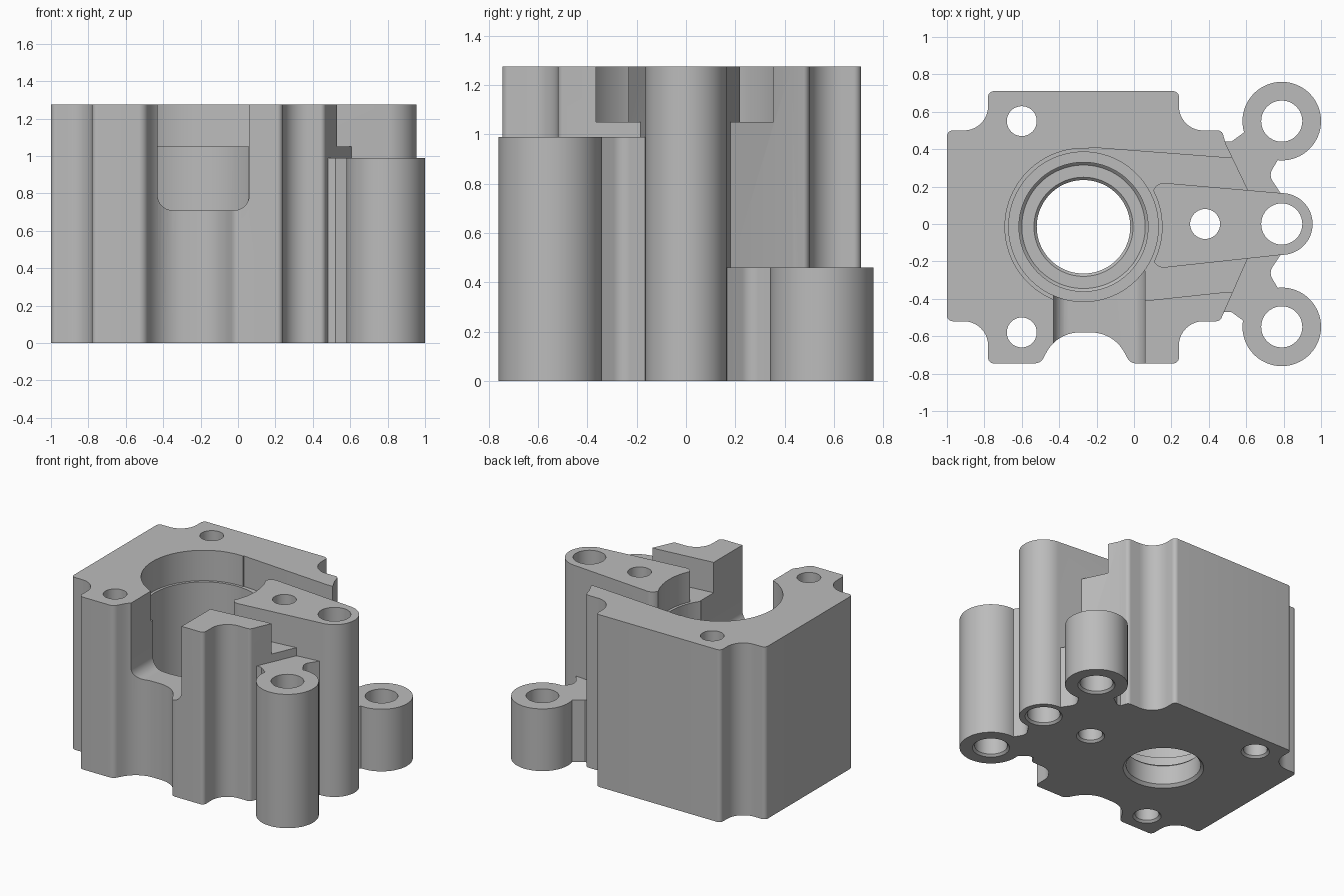
import bpy, bmesh, math
from mathutils import Vector, Matrix

cube = bpy.data.objects.get("Cube")
if cube:
    bpy.data.objects.remove(cube)

TOP = 1.275
grey = bpy.data.materials.new("cast grey")
grey.use_nodes = True
COLOUR = (0.5, 0.5, 0.5, 1)
grey.diffuse_color = COLOUR
grey.node_tree.nodes["Principled BSDF"].inputs["Base Color"].default_value = COLOUR


def rounded(points, seg=10):
    """Round each (x, y, radius) corner of an outline."""
    out = []
    for i, (x, y, r) in enumerate(points):
        p = Vector((x, y))
        if not r:
            out.append(p)
            continue
        a = (Vector(points[i - 1][:2]) - p).normalized()
        b = (Vector(points[(i + 1) % len(points)][:2]) - p).normalized()
        half = a.angle(b) / 2
        centre = p + (a + b).normalized() * r / math.sin(half)
        start = p + a * r / math.tan(half) - centre
        sweep = math.pi - 2 * half
        if a.x * b.y - a.y * b.x > 0:
            sweep = -sweep
        out += [centre + Matrix.Rotation(sweep * k / seg, 2) @ start for k in range(seg + 1)]
    return out


def make(name, bm):
    bmesh.ops.recalc_face_normals(bm, faces=bm.faces)
    me = bpy.data.meshes.new(name)
    bm.to_mesh(me)
    bm.free()
    me.materials.append(grey)
    ob = bpy.data.objects.new(name, me)
    bpy.context.collection.objects.link(ob)
    return ob


def prism(name, points, z0, z1):
    bm = bmesh.new()
    face = bm.faces.new([bm.verts.new((p.x, p.y, z0)) for p in rounded(points)])
    new = bmesh.ops.extrude_face_region(bm, geom=[face])["geom"]
    bmesh.ops.translate(bm, vec=(0, 0, z1 - z0),
                        verts=[v for v in new if isinstance(v, bmesh.types.BMVert)])
    return make(name, bm)


def turned(name, x, y, profile, seg=64):
    """Stack of rings (radius, z) closed at both ends."""
    bm = bmesh.new()
    rings = []
    for r, z in profile:
        rings.append([bm.verts.new((x + r * math.cos(t * math.tau / seg),
                                    y + r * math.sin(t * math.tau / seg), z)) for t in range(seg)])
    for low, high in zip(rings, rings[1:]):
        for k in range(seg):
            n = (k + 1) % seg
            bm.faces.new((low[k], low[n], high[n], high[k]))
    bm.faces.new(rings[0])
    bm.faces.new(rings[-1])
    return make(name, bm)


def combine(target, tool, operation):
    mod = target.modifiers.new(operation, "BOOLEAN")
    mod.operation, mod.object, mod.solver = operation, tool, "EXACT"
    deps = bpy.context.evaluated_depsgraph_get()
    target.data = bpy.data.meshes.new_from_object(target.evaluated_get(deps))
    target.modifiers.clear()
    bpy.data.objects.remove(tool)


# Main block with scalloped corners and a scoop in the front
body = prism("housing_block", [
    (-1, -.52, .03), (-.78, -.52, .13), (-.78, -.745, .03), (-.5, -.745, .05),
    (-.41, -.58, .2), (-.11, -.58, .2), (-.02, -.745, .05), (.24, -.745, .03),
    (.24, -.52, .13), (.46, -.52, .03), (.61, -.18, 0), (.61, .18, 0),
    (.49, .43, 0), (.47, .5, .03), (.24, .5, .13), (.24, .71, .03),
    (-.78, .71, .03), (-.78, .5, .13), (-1, .5, .03)], 0, TOP)

# Shallow channel running from the bore to the right side
combine(body, prism("channel_cutter", [
    (-.27, -.43, 0), (.06, -.41, 0), (.48, -.365, 0), (.8, -.365, 0),
    (.8, .355, 0), (.48, .355, 0), (-.24, .41, 0)], 1.05, 1.5), "DIFFERENCE")

# Front window with round lower corners, drawn upright then turned
window = prism("window_cutter", [
    (-.43, .71, .08), (.06, .71, .08), (.06, 1.5, 0), (-.43, 1.5, 0)], .25, 1)
window.data.transform(Matrix.Rotation(math.pi / 2, 4, "X"))
combine(body, window, "DIFFERENCE")

# Central boss and its rounded end
combine(body, prism("boss", [
    (.1, -.24, .06), (.79, -.165, 0), (.79, .165, 0), (.1, .225, .06)], 0, TOP), "UNION")
combine(body, turned("boss_end", .79, 0, [(.165, 0), (.165, TOP)]), "UNION")

# Mounting ears with webs: tall at the front, short at the back
for side, height, edge in ((-1, .99, .47), (1, .46, .44)):
    combine(body, prism("ear_web", [
        (.4, side * .1, 0), (.4, side * edge, 0), (.52, side * edge, 0), (.63, side * (edge + .08), 0),
        (.78, side * .36, 0), (.72, side * .26, .06), (.8, side * .14, 0)], 0, height), "UNION")
    combine(body, turned("ear", .79, side * .55, [(.21, 0), (.21, height)]), "UNION")

# Stepped main bore
combine(body, turned("bore_cutter", -.27, -.015, [
    (.27, -.1), (.27, 0), (.25, .02), (.25, .16), (.265, .175), (.33, .175), (.345, .19),
    (.345, .28), (.4, .28), (.4, 1.05), (.42, 1.05), (.42, 1.5)], 96), "DIFFERENCE")

# Through holes, chamfered underneath
for x, y, r in ((.79, -.55, .11), (.79, 0, .11), (.79, .55, .11),
                (-.6, .55, .08), (-.6, -.58, .08), (.38, 0, .08)):
    combine(body, turned("hole_cutter", x, y, [
        (r + .015, -.1), (r + .015, 0), (r, .015), (r, 1.5)], 40), "DIFFERENCE")

bpy.ops.object.select_all(action="DESELECT")
body.select_set(True)
bpy.context.view_layer.objects.active = body
bpy.ops.object.shade_smooth_by_angle(angle=math.radians(30))
